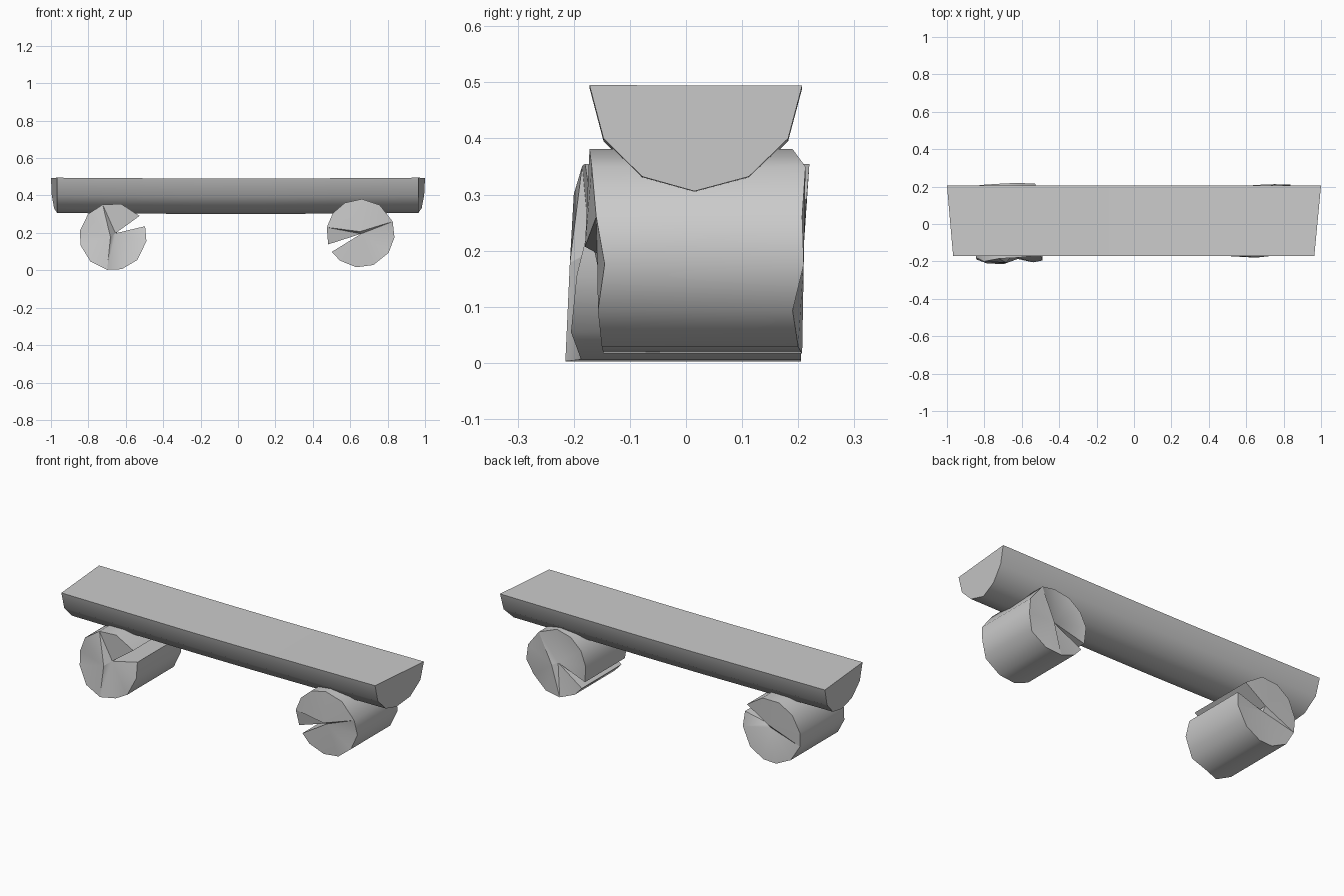
import bpy, bmesh
from math import cos, sin, radians

if "Cube" in bpy.data.objects:
    bpy.data.objects.remove(bpy.data.objects["Cube"], do_unlink=True)

wood = bpy.data.materials.new("plain grey")
wood.use_nodes = True
wood.diffuse_color = (0.6, 0.6, 0.6, 1)
wood.node_tree.nodes["Principled BSDF"].inputs["Base Color"].default_value = wood.diffuse_color


def finish(name, bm):
    bmesh.ops.recalc_face_normals(bm, faces=bm.faces)
    mesh = bpy.data.meshes.new(name)
    bm.to_mesh(mesh)
    bm.free()
    mesh.materials.append(wood)
    obj = bpy.data.objects.new(name, mesh)
    bpy.context.collection.objects.link(obj)
    bpy.ops.object.select_all(action='DESELECT')
    obj.select_set(True)
    bpy.context.view_layer.objects.active = obj
    bpy.ops.object.shade_smooth_by_angle(angle=radians(38))
    return obj


def half_log(name, profile, stations):
    """Loft the half-round profile; ends slant with depth and sag in the middle."""
    bm = bmesh.new()
    rings = []
    for x, sag, slant in stations:
        ring = []
        for y, z in profile:
            inset = slant * min(1, (0.207 - y) / 0.19)
            ring.append(bm.verts.new((x - inset if x > 0 else x + inset, y, z - sag)))
        rings.append(ring)
    n = len(profile)
    for a, b in zip(rings, rings[1:]):
        for i in range(n):
            j = (i + 1) % n
            bm.faces.new((a[i], a[j], b[j], b[i]))
    bm.faces.new(rings[0])
    bm.faces.new(rings[-1])
    return finish(name, bm)


def split_log(name, centre, radius, angles, hub, front, back):
    """Log lying along y with one open split and stepped, cracked ends.
    Each end is (rim depths, sectors); a sector is (first, last, dx, dz, depth)."""
    bm = bmesh.new()
    ends = []
    for depths, sectors in (front, back):
        rim = [bm.verts.new((centre[0] + radius * cos(radians(a)), y,
                             centre[1] + radius * sin(radians(a))))
               for a, y in zip(angles, depths)]
        hubs = [bm.verts.new((hub[0] + dx, y, hub[1] + dz))
                for _, _, dx, dz, y in sectors]
        # fan of triangles for each sector
        for h, (first, last, *_) in zip(hubs, sectors):
            for i in range(first, last):
                bm.faces.new((h, rim[i], rim[i + 1]))
        # step faces along the cracks
        for k in range(len(hubs) - 1):
            bm.faces.new((hubs[k], rim[sectors[k][1]], hubs[k + 1]))
        bm.faces.new(hubs)
        ends.append((rim, hubs))
    (fr, fh), (br, bh) = ends
    # bark
    for i in range(len(angles) - 1):
        bm.faces.new((fr[i], fr[i + 1], br[i + 1], br[i]))
    # walls of the open split
    for i in (0, -1):
        bm.faces.new((fr[i], br[i], bh[i], fh[i]))
    bm.faces.new((fh[0], fh[-1], bh[-1], bh[0]))
    return finish(name, bm)


# Seat
half_log("seat",
         [(-.172, .495), (-.147, .4), (-.078, .332), (.015, .306),
          (.112, .332), (.182, .4), (.207, .494)],
         [(-1, 0, .033), (-.18, .005, 0), (.15, .005, 0), (1, 0, .036)])

# Right support log
split_log("right_support_log", (-.668, .18), .18,
          [38, 76, 108, 138, 170, 195, 228, 260, 285, 316, 352, 378],
          (-.655, .198),
          ([-.17, -.18, -.185, -.2, -.18, -.19, -.21, -.215, -.187, -.205, -.195, -.175],
           [(0, 2, 0, 0, -.17), (2, 7, -.027, -.02, -.207), (7, 11, 0, 0, -.171)]),
          ([.215, .22, .215, .21, .205, .2, .205, .205, .205, .205, .2, .19],
           [(0, 5, 0, .01, .21), (5, 10, 0, -.012, .19), (10, 11, .01, 0, .18)]))

# Left support log
split_log("left_support_log", (.655, .198), .183,
          [213, 233, 263, 292, 325, 353, 380, 416, 448, 477, 504, 530, 559],
          (.658, .195),
          ([-.15, -.15, -.147, -.15, -.157, -.145, -.16, -.168, -.172, -.172, -.17, -.17, -.15],
           [(0, 6, 0, 0, -.158), (6, 11, -.006, .012, -.18), (11, 12, 0, 0, -.15)]),
          ([.2, .2, .207, .2, .19, .21, .207, .213, .19, .195, .2, .205, .2],
           [(0, 2, 0, 0, .185), (2, 7, .022, -.01, .21), (7, 12, 0, 0, .186)]))
